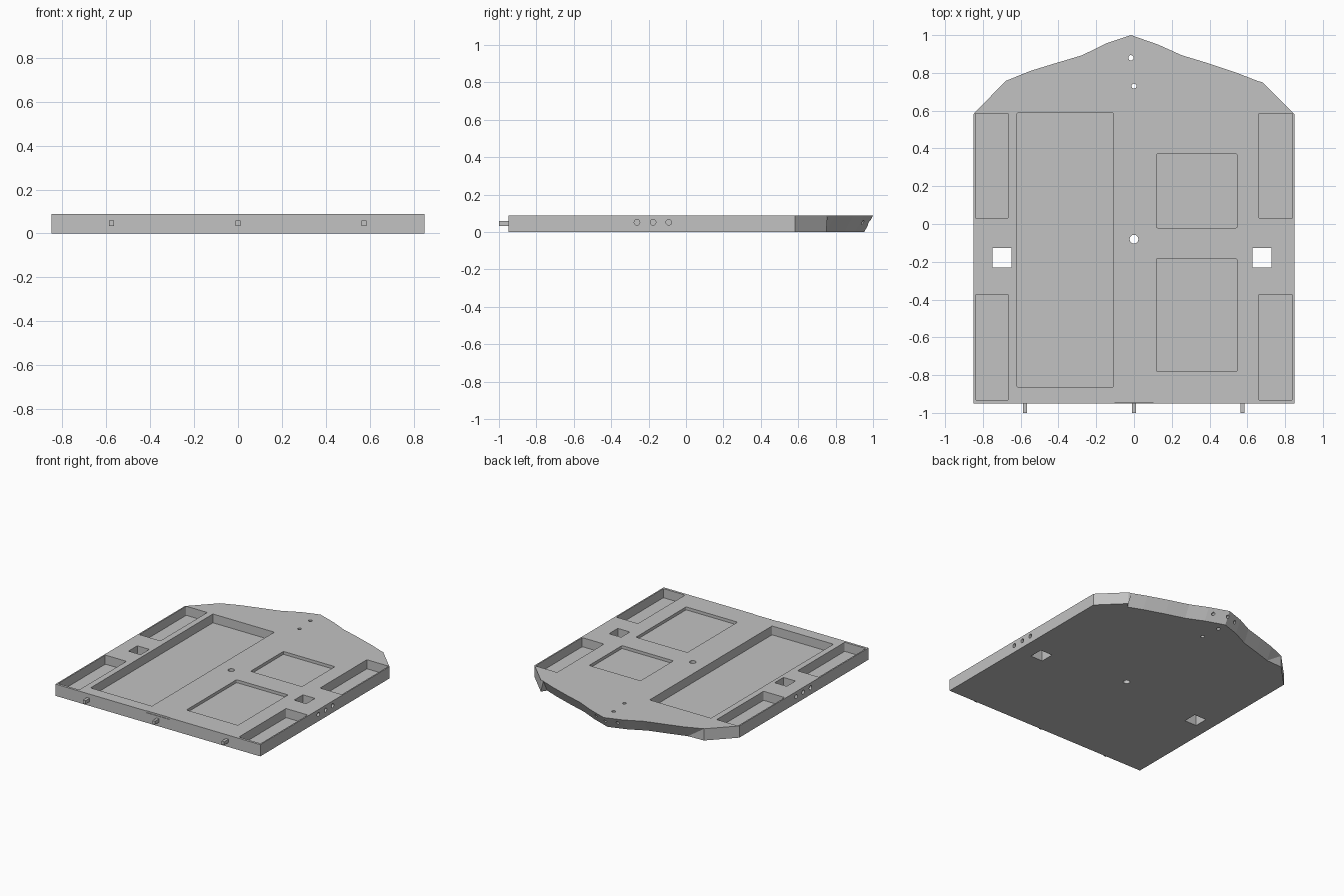
import bpy, bmesh, math
from mathutils import Matrix, Vector

if "Cube" in bpy.data.objects:
    bpy.data.objects.remove(bpy.data.objects["Cube"])

T = 0.088          # plate thickness
grey = bpy.data.materials.new("light_grey")
grey.diffuse_color = (0.54, 0.54, 0.54, 1)
grey.use_nodes = True
grey.node_tree.nodes["Principled BSDF"].inputs["Base Color"].default_value = grey.diffuse_color


def finish(name, bm):
    bmesh.ops.recalc_face_normals(bm, faces=bm.faces)
    me = bpy.data.meshes.new(name)
    bm.to_mesh(me)
    bm.free()
    me.materials.append(grey)
    ob = bpy.data.objects.new(name, me)
    bpy.context.collection.objects.link(ob)
    return ob


def loft(bm, low, high):
    """Closed solid between two matching outlines."""
    a = [bm.verts.new(p) for p in low]
    b = [bm.verts.new(p) for p in high]
    n = len(a)
    bm.faces.new(a[::-1])
    bm.faces.new(b)
    for i in range(n):
        bm.faces.new((a[i], a[(i + 1) % n], b[(i + 1) % n], b[i]))


def box(bm, x0, x1, y0, y1, z0, z1):
    pts = [(x0, y0), (x1, y0), (x1, y1), (x0, y1)]
    loft(bm, [(x, y, z0) for x, y in pts], [(x, y, z1) for x, y in pts])


def pocket(bm, x0, x1, y0, y1, floor, r=0.006):
    """Rounded-corner recess open at the top."""
    pts = []
    for cx, cy, start in ((x1 - r, y1 - r, 0), (x0 + r, y1 - r, 90),
                          (x0 + r, y0 + r, 180), (x1 - r, y0 + r, 270)):
        for k in range(4):
            a = math.radians(start + 30 * k)
            pts.append((cx + r * math.cos(a), cy + r * math.sin(a)))
    loft(bm, [(x, y, floor) for x, y in pts], [(x, y, T + 0.05) for x, y in pts])


def drill(bm, start, end, r, n=24):
    s, e = Vector(start), Vector(end)
    d = e - s
    m = Matrix.Translation((s + e) / 2) @ d.to_track_quat('Z', 'Y').to_matrix().to_4x4()
    bmesh.ops.create_cone(bm, cap_ends=True, segments=n, radius1=r, radius2=r,
                          depth=d.length, matrix=m)


# Base plate: straight sides, wavy pointed nose undercut towards the bottom
nose = [(0.655, 0.757), (0.55, 0.798), (0.396, 0.85), (0.254, 0.893),
        (0.127, 0.95), (-0.016, 1.0), (-0.148, 0.956), (-0.275, 0.893),
        (-0.42, 0.85), (-0.55, 0.81)]
right = [(-0.85, -0.95), (0.85, -0.95), (0.85, 0.582), (0.68, 0.75)]
left = [(-0.68, 0.757), (-0.85, 0.582)]
top = [(x, y, T) for x, y in right + nose + left]
low = [(x, y, 0) for x, y in right] + [(x, y - 0.047, 0) for x, y in nose] \
    + [(x, y, 0) for x, y in left]
bm = bmesh.new()
loft(bm, low, top)
bmesh.ops.triangulate(bm, faces=[f for f in bm.faces if len(f.verts) == 4])
plate = finish("base_plate", bm)

# Recesses and holes
bm = bmesh.new()
pocket(bm, -0.62, -0.11, -0.863, 0.588, 0.022)          # long tray
pocket(bm, 0.118, 0.545, -0.02, 0.37, 0.066)            # shallow trays
pocket(bm, 0.118, 0.545, -0.78, -0.185, 0.066)
for y0, y1 in ((0.03, 0.586), (-0.932, -0.373)):        # edge trays
    pocket(bm, -0.84, -0.665, y0, y1, 0.02)
    pocket(bm, 0.66, 0.84, y0, y1, 0.02)
for x0 in (-0.748, 0.627):                              # square through holes
    box(bm, x0, x0 + 0.1, -0.23, -0.126, -0.05, T + 0.05)
for x, y, r in ((-0.016, 0.88, 0.014), (0, 0.73, 0.013), (0, -0.08, 0.023)):
    drill(bm, (x, y, -0.05), (x, y, T + 0.05), r)
for y in (-0.262, -0.176, -0.092):                      # side holes
    for s in (-1, 1):
        drill(bm, (s * 0.90, y, 0.052), (s * 0.77, y, 0.052), 0.015)
for x in (-0.1, -0.016, 0.085):                         # nose holes
    drill(bm, (x, 1.05, 0.052), (x, 0.9, 0.052), 0.011, 16)
box(bm, -0.1, 0.1, -1.0, -0.946, 0.075, T + 0.05)       # notch on front edge
cutter = finish("cutter", bm)
cutter.hide_render = True

mod = plate.modifiers.new("cuts", 'BOOLEAN')
mod.operation = 'DIFFERENCE'
mod.solver = 'EXACT'
mod.object = cutter
bpy.context.view_layer.objects.active = plate
plate.select_set(True)
bpy.ops.object.modifier_apply(modifier=mod.name)
bpy.data.objects.remove(cutter)

# Front pegs
for i, x in enumerate((-0.577, 0.0, 0.575)):
    bm = bmesh.new()
    box(bm, x - 0.011, x + 0.011, -1.0, -0.94, 0.033, 0.058)
    finish("front_peg_%d" % (i + 1), bm)
